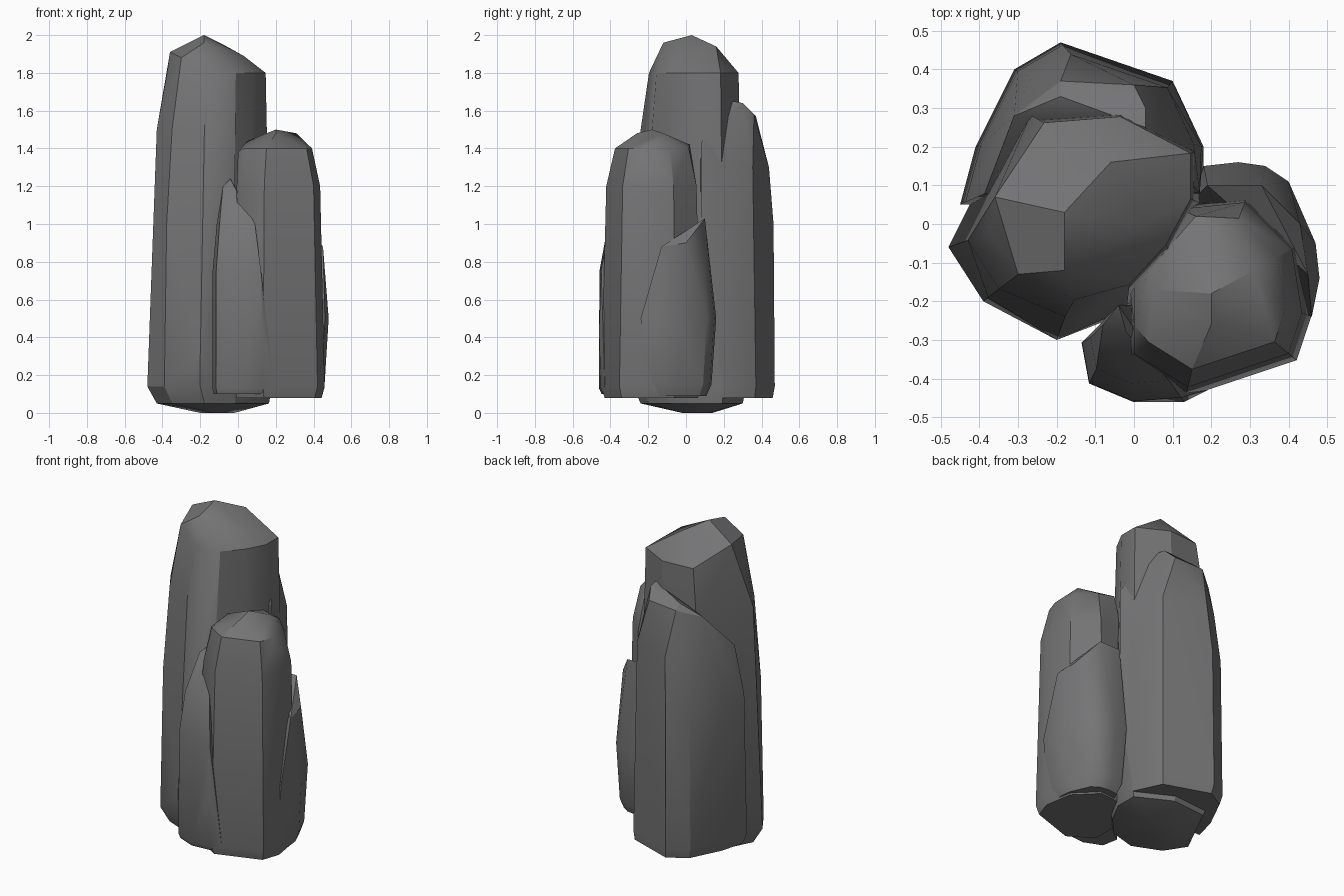
import bpy
import bmesh
import math
from mathutils import Vector

# Remove the default cube
old = bpy.data.objects.get("Cube")
if old:
    bpy.data.objects.remove(old, do_unlink=True)

# One grey stone colour
STONE = (.175, .175, .18, 1)
stone = bpy.data.materials.new("grey_stone")
stone.use_nodes = True
stone.diffuse_color = STONE
shader = stone.node_tree.nodes["Principled BSDF"]
shader.inputs["Base Color"].default_value = STONE
shader.inputs["Roughness"].default_value = .9


def build_rock(name, outline, axis, levels, tips):
    """Chiselled rock: one outline scaled about an axis at each (height, scale)
    level, plus a few tip points, wrapped in a convex shell."""
    bm = bmesh.new()
    centre = Vector(axis)
    for height, scale in levels:
        for corner in outline:
            point = centre.lerp(Vector(corner), scale)
            bm.verts.new((point.x, point.y, height))
    for tip in tips:
        bm.verts.new(tip)
    hull = bmesh.ops.convex_hull(bm, input=list(bm.verts))
    loose = {item for item in hull["geom_interior"] + hull["geom_unused"]
             if isinstance(item, bmesh.types.BMVert)}
    bmesh.ops.delete(bm, geom=list(loose), context="VERTS")

    # Merge nearly flat triangles into broad facets
    bmesh.ops.dissolve_limit(bm, angle_limit=math.radians(5),
                             verts=list(bm.verts), edges=list(bm.edges))
    bmesh.ops.recalc_face_normals(bm, faces=list(bm.faces))
    mesh = bpy.data.meshes.new(name)
    bm.to_mesh(mesh)
    bm.free()
    mesh.materials.append(stone)
    rock = bpy.data.objects.new(name, mesh)
    bpy.context.collection.objects.link(rock)

    # Soft facets with crisp ridges
    bpy.ops.object.select_all(action="DESELECT")
    rock.select_set(True)
    bpy.context.view_layer.objects.active = rock
    bpy.ops.object.shade_smooth_by_angle(angle=math.radians(30))


# Tall pillar with a chipped crown, a bulging front and a pointed foot
build_rock(
    name="tall_pillar",
    outline=[(-.48, -.06), (-.39, -.2), (-.2, -.28), (-.02, -.23), (.1, -.1),
             (.18, .05), (.18, .2), (-.05, .32), (-.3, .3)],
    axis=(.02, .12),
    levels=[(.05, .9), (.14, 1), (1, .97), (1.5, .9), (1.8, .79)],
    tips=[(-.18, .03, 2), (-.18, -.12, 1.96), (-.36, .07, 1.91),
          (-.3, -.13, 1.88), (-.06, .16, 1.94), (.03, 0, 1.89),
          (-.2, -.3, .3), (-.13, -.02, 0), (-.02, .12, 0), (-.2, .14, 0)],
)

# Slab leaning on the back of the tall pillar
build_rock(
    name="tall_back_slab",
    outline=[(-.45, .05), (-.41, .2), (-.31, .4), (-.19, .47),
             (.1, .37), (.18, .2), (.17, .08), (0, .05)],
    axis=(0, .25),
    levels=[(.08, .95), (.14, 1), (1, .97), (1.3, .86)],
    tips=[(.03, .25, 1.65), (.03, .3, 1.64), (-.19, .33, 1.6),
          (-.19, .37, 1.57), (0, .36, 1.58), (.17, .08, 1.43),
          (-.31, .28, 1.53)],
)

# Short pillar standing in front
build_rock(
    name="short_pillar",
    outline=[(.47, -.24), (.43, -.36), (.13, -.46), (-.03, -.36),
             (-.03, -.1), (.11, .07), (.3, .09), (.44, -.05)],
    axis=(.2, -.17),
    levels=[(.08, .9), (.14, .96), (.5, 1), (.9, .95), (1.2, .87), (1.4, .71)],
    tips=[(.2, -.18, 1.5), (.31, -.12, 1.48), (.2, -.26, 1.48),
          (0, -.26, 1.38), (.05, -.17, 1.44), (.16, .02, 1.42)],
)

# Splinter on the front of the short pillar
build_rock(
    name="short_front_splinter",
    outline=[(-.14, -.31), (-.12, -.42), (0, -.47), (.13, -.46), (0, -.2)],
    axis=(-.03, -.24),
    levels=[(.1, .9), (.13, .96), (.45, 1), (.75, .95), (1, .75)],
    tips=[(-.04, -.21, 1.24), (-.08, -.26, 1.2), (-.02, -.28, 1.2),
          (.19, -.43, .14)],
)

# Slab leaning on the back of the short pillar
build_rock(
    name="short_back_slab",
    outline=[(.14, .05), (.18, .15), (.27, .16), (.34, .15), (.4, .11),
             (.47, -.05), (.48, -.14), (.46, -.24), (.3, -.2)],
    axis=(.3, -.05),
    levels=[(.09, .75), (.15, .88), (.5, 1)],
    tips=[(.19, .1, 1.03), (.33, .1, 1.03), (.43, 0, .9), (.45, -.13, .88)],
)
